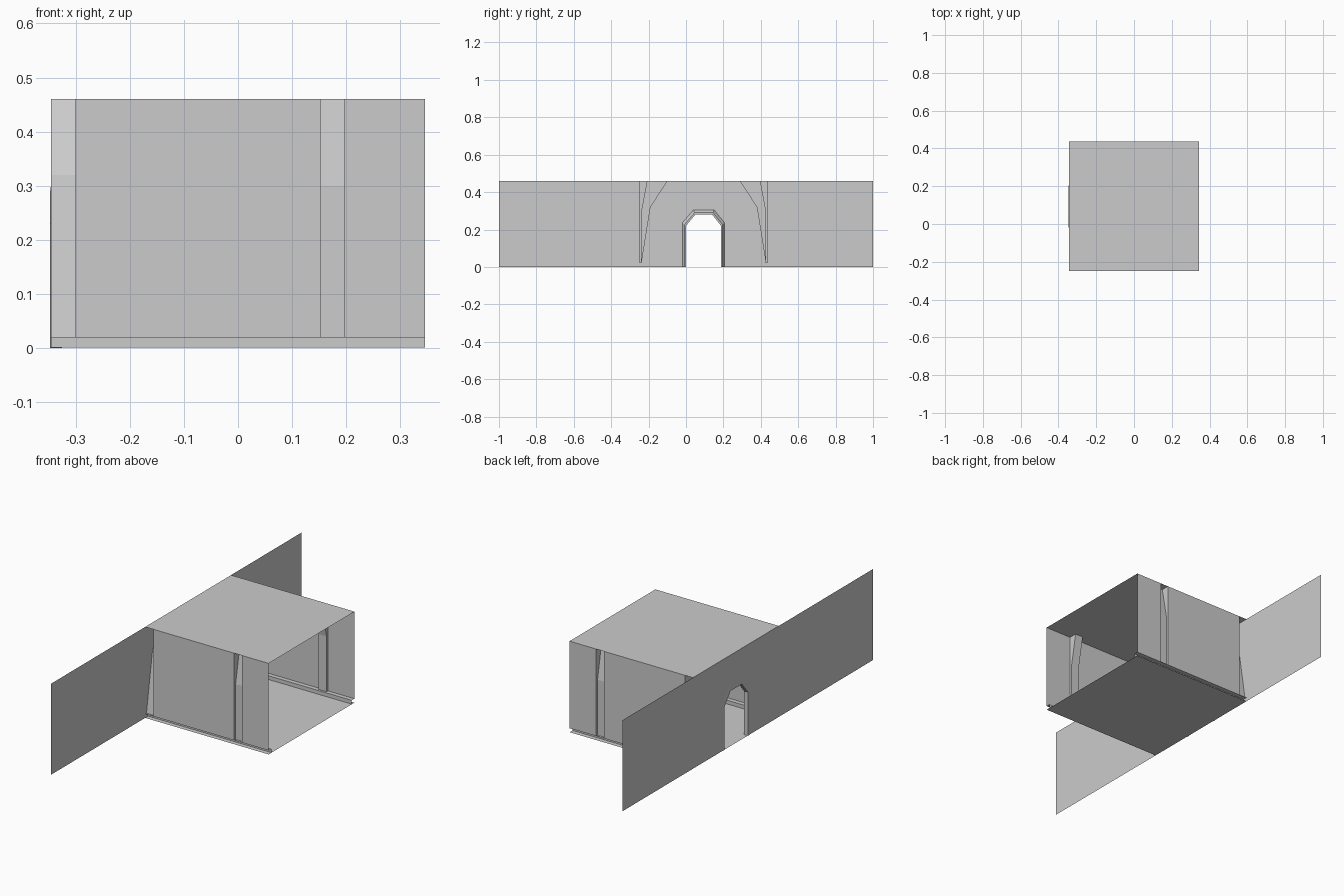
import bpy

if "Cube" in bpy.data.objects:
    bpy.data.objects.remove(bpy.data.objects["Cube"])

X0, X1 = -0.345, 0.345        # doorway wall, open end
Y0, Y1 = -0.248, 0.437        # side walls
H, BASE = 0.46, 0.02          # ceiling height, skirting height


def make(name, verts, faces):
    mesh = bpy.data.meshes.new(name)
    mesh.from_pydata(verts, [], faces)
    mesh.update()
    ob = bpy.data.objects.new(name, mesh)
    bpy.context.collection.objects.link(ob)
    return ob


def sweep_x(name, profile, xa, xb, caps=()):
    """Sweep an open (y, z) profile along x, with optional end caps."""
    n = len(profile)
    verts = [(x, y, z) for x in (xa, xb) for y, z in profile]
    faces = [(i, i + 1, n + i + 1, n + i) for i in range(n - 1)]
    faces += [tuple(range(c * n, c * n + n)) for c in caps]
    return make(name, verts, faces)


def loop(t):
    """Doorway outline between the opening (t=0) and the frame's outer edge (t=1)."""
    inner = [(0, 0), (0, .22), (.05, .28), (.14, .28), (.187, .22), (.187, 0)]
    outer = [(-.02, 0), (-.02, .235), (.04, .305), (.15, .305), (.207, .235), (.207, 0)]
    return [(a + (c - a) * t, b + (d - b) * t) for (a, b), (c, d) in zip(inner, outer)]


# Floor and ceiling
for name, z in (("floor", 0), ("ceiling", H)):
    sweep_x(name, [(Y0, z), (Y1, z)], X0, X1)

# Long wall with doorway cut-out
outline = [(-1, 0)] + loop(1) + [(1, 0), (1, H), (-1, H)]
make("doorway_wall", [(X0, y, z) for y, z in outline], [tuple(range(len(outline)))])

# Door frame: closed section run around the doorway outline
section = [(1, X0), (.4, X0 - .002), (0, X0 - .002), (0, X0 + .02), (.4, X0 + .02)]
verts = [(x, y, z) for t, x in section for y, z in loop(t)]
k, n = len(section), 6
make("door_frame", verts,
     [(s * n + i, s * n + i + 1, (s + 1) % k * n + i + 1, (s + 1) % k * n + i)
      for s in range(k) for i in range(n - 1)])

# Side walls, skirting and tapered ribs, mirrored across the room
for side, wall, d in (("front", Y0, 1), ("back", Y1, -1)):
    def prof(pts):
        return [(wall + d * o, z) for o, z in pts]

    for i, (xa, xb) in enumerate(((-.30, .152), (.197, X1))):
        sweep_x(f"{side}_wall_panel_{i}", prof([(0, BASE), (0, H)]), xa, xb)
    sweep_x(f"{side}_skirting", prof([(0, BASE), (.022, BASE), (.022, .001)]), X0, X1)
    sweep_x(f"{side}_corner_rib",
            prof([(0, H), (0, BASE), (.01, BASE), (.058, .32), (.15, H)])[1:],
            X0, -.30)
    # inner cheek of the corner rib
    cheek = prof([(0, H), (0, BASE), (.01, BASE), (.058, .32), (.15, H)])
    make(f"{side}_corner_rib_cheek", [(-.30, y, z) for y, z in cheek], [(0, 1, 2, 3, 4)])
    # middle rib, hollow at the back
    rib = prof([(0, BASE), (.011, BASE), (.012, .30), (.042, H)])
    sweep_x(f"{side}_middle_rib", rib, .152, .197)
    for j, x in enumerate((.152, .197)):
        pts = rib + [(wall, H)]
        make(f"{side}_middle_rib_cheek_{j}", [(x, y, z) for y, z in pts], [(0, 1, 2, 3, 4)])
